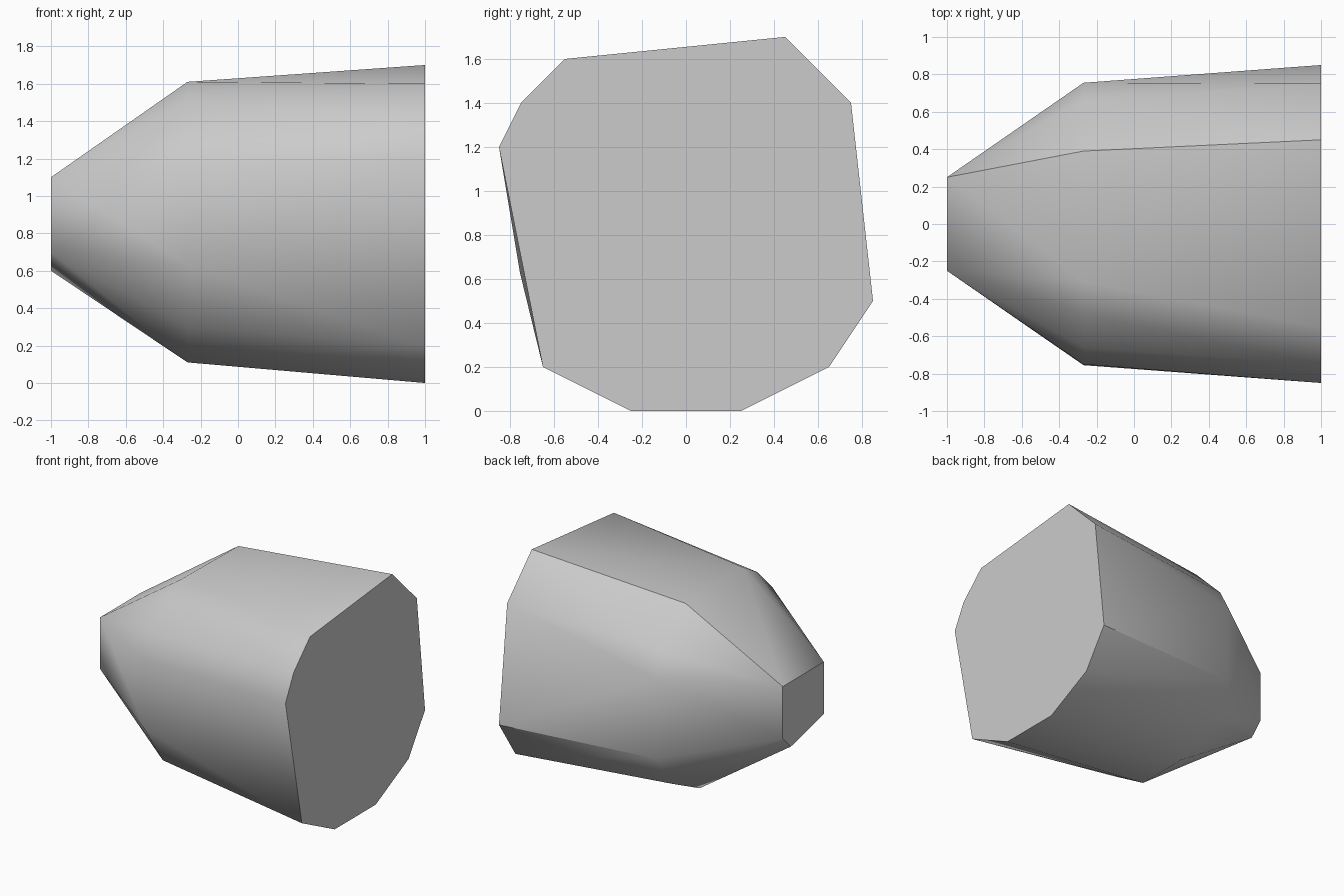
import bpy, bmesh, math

cube = bpy.data.objects.get("Cube")
if cube:
    bpy.data.objects.remove(cube, do_unlink=True)

# Cross-sections along x, as (y, z) points
wide_end = [(-.55, 1.6), (-.75, 1.4), (-.85, 1.2), (-.65, .2), (-.25, 0),
            (.25, 0), (.65, .2), (.85, .5), (.75, 1.4), (.45, 1.7)]
shoulder = [(-.31, 1.61), (-.48, 1.51), (-.66, 1.33), (-.75, 1.16), (-.755, .63),
            (-.53, .3), (-.22, .11), (.22, .11), (.57, .28), (.75, .54),
            (.755, 1.155), (.66, 1.33), (.39, 1.6)]
narrow_end = [(-.25, 1.1), (-.25, .7), (.15, .6), (.25, .7), (.25, 1.1)]

# Faceted body wrapped around the three sections
bm = bmesh.new()
for x, section in ((1, wide_end), (-.27, shoulder), (-1, narrow_end)):
    for y, z in section:
        bm.verts.new((x, y, z))
hull = bmesh.ops.convex_hull(bm, input=bm.verts[:])
inside = [v for v in bm.verts if not v.link_faces]
bmesh.ops.delete(bm, geom=inside, context='VERTS')
bmesh.ops.dissolve_limit(bm, angle_limit=math.radians(.3),
                         verts=bm.verts[:], edges=bm.edges[:])
bmesh.ops.recalc_face_normals(bm, faces=bm.faces[:])
mesh = bpy.data.meshes.new("tapered_body")
bm.to_mesh(mesh)
bm.free()
body = bpy.data.objects.new("tapered_body", mesh)
bpy.context.collection.objects.link(body)

# Plain grey surface
grey = bpy.data.materials.new("light_grey")
grey.use_nodes = True
colour = (.6, .6, .6, 1)
grey.diffuse_color = colour
grey.node_tree.nodes["Principled BSDF"].inputs["Base Color"].default_value = colour
mesh.materials.append(grey)

# Soft facets with crisp end rims
bpy.ops.object.select_all(action='DESELECT')
body.select_set(True)
bpy.context.view_layer.objects.active = body
bpy.ops.object.shade_smooth_by_angle(angle=math.radians(30))
